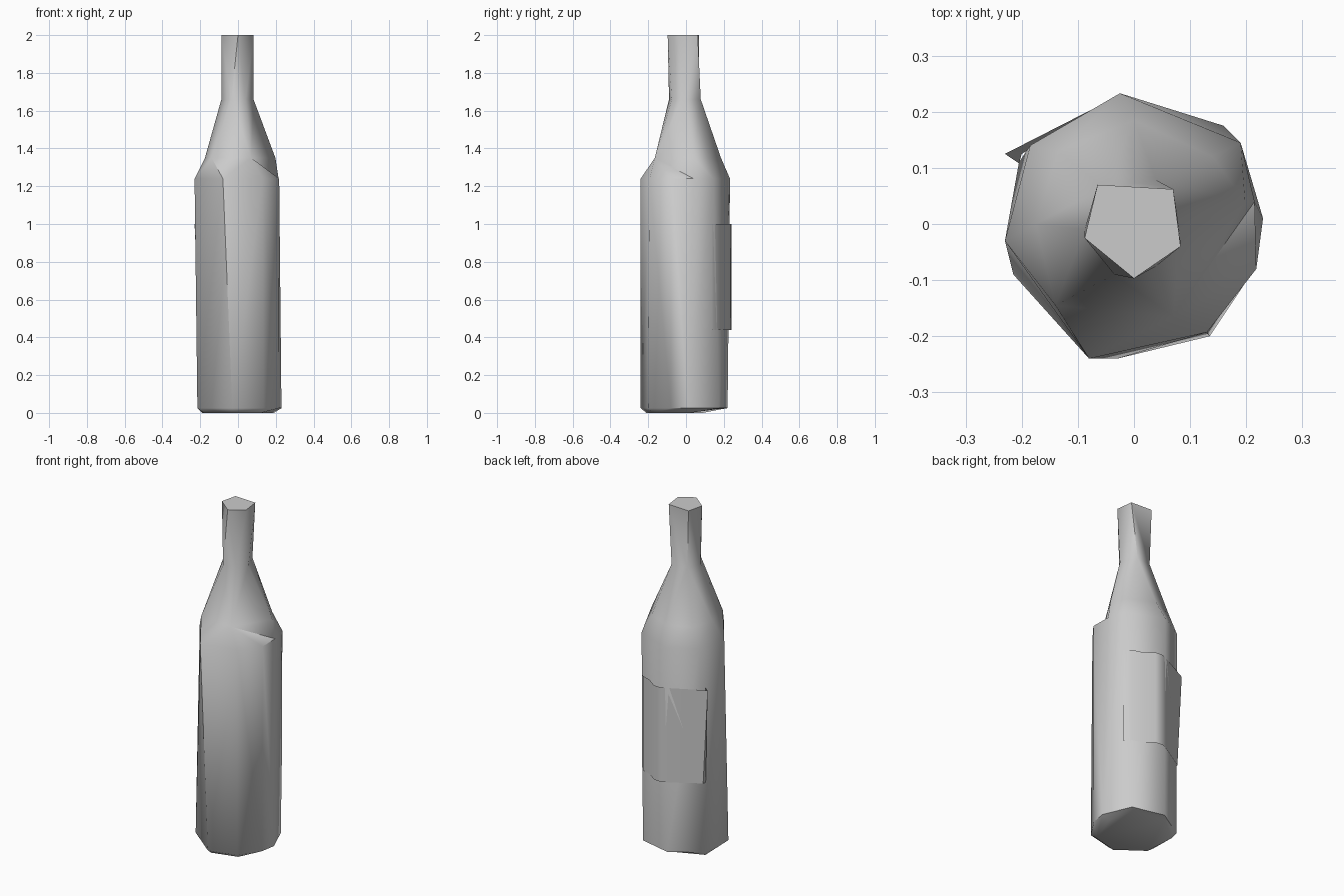
import bpy, bmesh
from math import atan2, pi, radians

if "Cube" in bpy.data.objects:
    bpy.data.objects.remove(bpy.data.objects["Cube"])


def finish(name, bm):
    bmesh.ops.recalc_face_normals(bm, faces=bm.faces[:])
    me = bpy.data.meshes.new(name)
    bm.to_mesh(me)
    bm.free()
    ob = bpy.data.objects.new(name, me)
    bpy.context.collection.objects.link(ob)
    bpy.ops.object.select_all(action='DESELECT')
    ob.select_set(True)
    bpy.context.view_layer.objects.active = ob
    bpy.ops.object.shade_smooth_by_angle(angle=radians(50))
    return ob


def angle(v):
    return atan2(v.co.y, v.co.x) % (2 * pi)


def ring(bm, pts, z):
    return sorted([bm.verts.new((x, y, z)) for x, y in pts], key=angle)


def stitch(bm, a, b):
    # join two uneven rings with triangles, walking round by angle
    i = j = 0
    na, nb = len(a), len(b)
    while i < na or j < nb:
        ta = angle(a[(i + 1) % na]) + 2 * pi * ((i + 1) // na)
        tb = angle(b[(j + 1) % nb]) + 2 * pi * ((j + 1) // nb)
        if j >= nb or (i < na and ta <= tb):
            bm.faces.new((a[i % na], a[(i + 1) % na], b[j % nb]))
            i += 1
        else:
            bm.faces.new((a[i % na], b[(j + 1) % nb], b[j % nb]))
            j += 1


# bottle: uneven faceted rings from base to mouth
sections = [
    (0.005, [(0.19, 0.02), (0.12, -0.17), (-0.03, -0.21), (-0.18, -0.10),
             (-0.19, 0.09), (-0.06, 0.19), (0.13, 0.16)]),
    (0.025, [(0.23, 0.01), (0.215, -0.08), (0.135, -0.2), (-0.03, -0.24), (-0.215, -0.09),
             (-0.205, 0.11), (-0.03, 0.22), (0.16, 0.175)]),
    (1.24, [(0.215, 0.04), (0.218, -0.08), (0.13, -0.193), (-0.08, -0.24), (-0.23, -0.03),
            (-0.185, 0.14), (-0.025, 0.233), (0.19, 0.145)]),
    (1.35, [(0.198, 0.04), (0.07, -0.165), (-0.14, -0.145), (-0.175, 0.0),
            (-0.135, 0.13), (0.0, 0.185), (0.14, 0.12)]),
    (1.66, [(0.082, -0.02), (0.04, -0.075), (-0.035, -0.09), (-0.088, -0.01),
            (-0.055, 0.065), (0.04, 0.078)]),
    (2.0, [(0.07, 0.062), (-0.065, 0.07), (-0.088, -0.025), (0.0, -0.097), (0.083, -0.04)]),
]
bm = bmesh.new()
rings = [ring(bm, p, z) for z, p in sections]
for r in rings[1]:
    r.co.z = 0.025
for low, high in zip(rings, rings[1:]):
    stitch(bm, low, high)
bm.faces.new(rings[0])
bm.faces.new(rings[-1])
for v in rings[0]:
    v.co.z = 0.02 if v.co.y > 0.15 else 0.0
finish("bottle", bm)

# label: thin wrap lifting off the back of the body
top = [(-0.205, 0.108), (-0.23, 0.125), (-0.04, 0.222), (0.0, 0.24), (0.045, 0.236),
       (0.105, 0.192), (0.16, 0.175), (0.19, 0.14)]
bm = bmesh.new()
up = [bm.verts.new((x, y, 1.0)) for x, y in top]
down = [bm.verts.new((x, y, 0.44)) for x, y in top]
down[1].co.x, down[1].co.y = -0.2, 0.125
for k in range(len(top) - 1):
    bm.faces.new((down[k], down[k + 1], up[k + 1], up[k]))
finish("back_label", bm)
